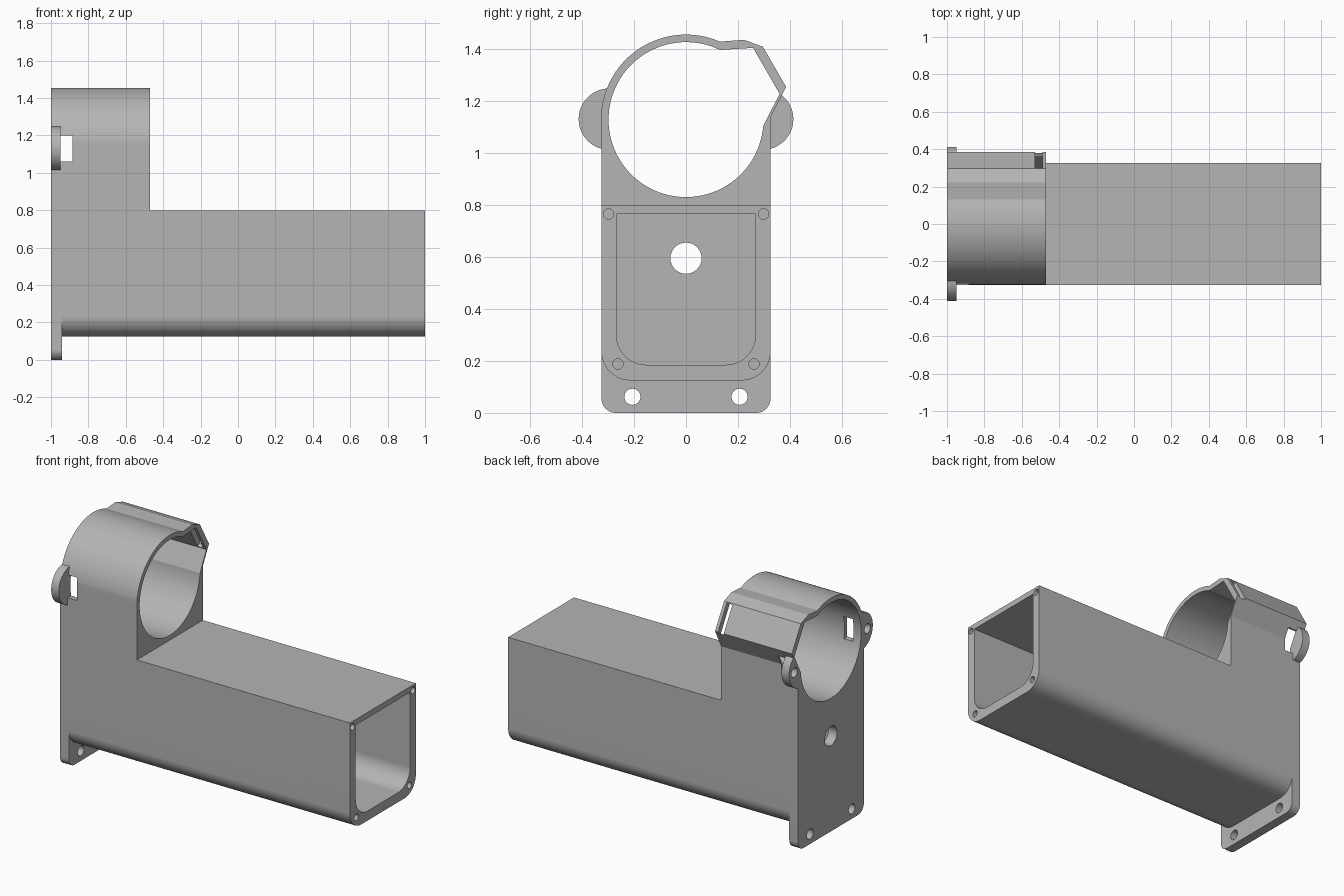
import bpy
import math
from math import radians, cos, sin
from mathutils import Vector

cube = bpy.data.objects.get("Cube")
if cube:
    bpy.data.objects.remove(cube, do_unlink=True)

grey = bpy.data.materials.new("light grey plastic")
grey.use_nodes = True
colour = (0.46, 0.46, 0.46, 1)
grey.diffuse_color = colour
grey.node_tree.nodes["Principled BSDF"].inputs["Base Color"].default_value = colour

BORE_Z = 1.128
HALF = 0.325


def arc(y, z, r, start, end, steps):
    """Points on an arc in the y-z plane, angles in degrees."""
    angles = [radians(start + (end - start) * i / steps) for i in range(steps + 1)]
    return [(y + r * cos(a), z + r * sin(a)) for a in angles]


def circle(y, z, r, steps=32):
    return arc(y, z, r, 0, 360, steps)[:-1]


def tub(half, bottom, top, r):
    """Rectangle with its two lower corners rounded."""
    return ([(half, top), (-half, top)]
            + arc(-half + r, bottom + r, r, 180, 270, 12)
            + arc(half - r, bottom + r, r, 270, 360, 12))


def prism(name, outline, x0, x1):
    """Extrude a counter-clockwise y-z outline along x."""
    n = len(outline)
    verts = [(x, y, z) for x in (x0, x1) for y, z in outline]
    faces = [tuple(reversed(range(n))), tuple(range(n, 2 * n))]
    faces += [(i, (i + 1) % n, n + (i + 1) % n, n + i) for i in range(n)]
    mesh = bpy.data.meshes.new(name)
    mesh.from_pydata(verts, [], faces)
    mesh.materials.append(grey)
    obj = bpy.data.objects.new(name, mesh)
    bpy.context.collection.objects.link(obj)
    return obj


def combine(target, tool, operation):
    """Apply a boolean and remove the tool."""
    mod = target.modifiers.new(operation.lower(), 'BOOLEAN')
    mod.operation = operation
    mod.solver = 'EXACT'
    mod.object = tool
    bpy.context.view_layer.objects.active = target
    bpy.ops.object.modifier_apply(modifier=mod.name)
    bpy.data.objects.remove(tool, do_unlink=True)


def cut(name, outline, x0, x1):
    combine(housing, prism(name, outline, x0, x1), 'DIFFERENCE')


# Long square tube
housing = prism("housing", tub(HALF, 0.125, 0.8, 0.11), -1, 1)

# Mounting plate at the closed end
plate = prism("mounting_plate", tub(HALF, 0, 0.7, 0.055), -1, -0.94)
combine(housing, plate, 'UNION')

# Ring block with the faceted bulge on one side
ring_outline = ([(HALF, 0.6), (HALF, 1.137), (0.385, 1.254), (0.296, 1.408), (0.223, 1.435)]
                + arc(0, BORE_Z, 0.327, 66.5, 173, 48)
                + [(-HALF, BORE_Z), (-HALF, 0.6)])
combine(housing, prism("ring_block", ring_outline, -1, -0.47), 'UNION')

# Ears beside the ring
for side in (-1, 1):
    ear = prism("ear", circle(side * 0.295, 1.13, 0.118, 48), -1, -0.948)
    combine(housing, ear, 'UNION')

# Bore through the ring, following the bulge
bore = arc(0, BORE_Z, 0.298, 64, 355.4, 80) + [(0.36, 1.227), (0.258, 1.404)]
cut("bore", bore, -1.2, -0.3)

# Hollow tube, open at one end
cut("cavity", tub(0.268, 0.185, 0.765, 0.115), -0.94, 1.2)

# Cable hole in the closed end
cut("cable_hole", circle(0, 0.595, 0.06), -1.2, -0.8)

# Mounting and screw holes
for side in (-1, 1):
    cut("plate_hole", circle(side * 0.206, 0.062, 0.031), -1.2, -0.8)
    cut("ear_hole", circle(side * 0.36, BORE_Z, 0.03), -1.2, -0.949)
    cut("upper_screw_hole", circle(side * 0.298, 0.765, 0.02, 20), 0.85, 1.2)
    cut("lower_screw_hole", circle(side * 0.262, 0.188, 0.02, 20), 0.85, 1.2)

# Windows through the ring wall behind the ears
window = [(-0.5, 1.06), (0.5, 1.06), (0.5, 1.2), (-0.5, 1.2)]
cut("side_window", window, -0.948, -0.885)

# Narrow slot across the slanted facet
low, high = Vector((0.376, 1.243)), Vector((0.288, 1.396))
out = Vector((high.y - low.y, low.x - high.x)).normalized() * 0.06
slot = [low - out, low + out, high + out, high - out]
cut("facet_slot", [tuple(p) for p in slot], -0.53, -0.49)

# Smooth curves, crisp edges
bpy.ops.object.select_all(action='DESELECT')
housing.select_set(True)
bpy.context.view_layer.objects.active = housing
bpy.ops.object.shade_smooth_by_angle(angle=radians(18))
weighted = housing.modifiers.new("weighted normals", 'WEIGHTED_NORMAL')
weighted.keep_sharp = True
